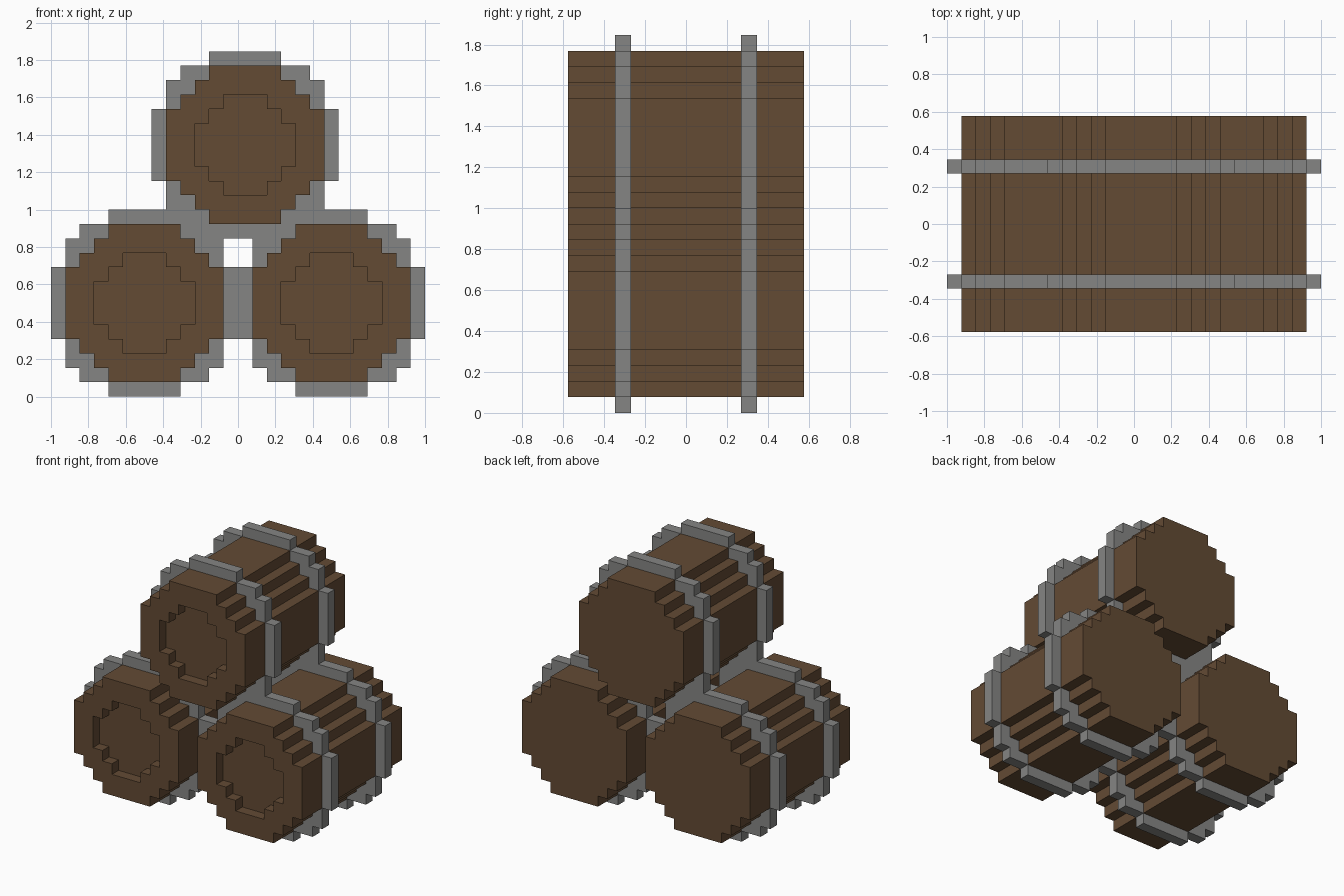
import bpy
import bmesh
from mathutils import Vector

U = 2 / 26            # edge length of one block
HALF_LENGTH = 7       # barrel blocks in front of and behind the middle one
BAND_ROWS = (-4, 4)   # depth rows that carry the iron bands

# Squared radii of the blocky discs
LID, BODY, BAND = 10, 29, 41

# Barrel axis positions (x, z), in blocks
AXES = {"left_barrel": (6.5, 6.5),
        "right_barrel": (-6.5, 6.5),
        "top_barrel": (0.5, 17.5)}

if "Cube" in bpy.data.objects:
    bpy.data.objects.remove(bpy.data.objects["Cube"], do_unlink=True)


def make_material(name, colour):
    mat = bpy.data.materials.new(name)
    mat.use_nodes = True
    mat.diffuse_color = colour
    mat.node_tree.nodes["Principled BSDF"].inputs["Base Color"].default_value = colour
    return mat


def disc(axis, limit):
    """Block centres (x, z) of a stepped disc around an axis."""
    span = range(-6, 7)
    return {(axis[0] + i, axis[1] + k) for i in span for k in span
            if i * i + k * k <= limit}


def block_object(name, cells, mat):
    """Closed skin around a set of unit blocks, flat regions merged."""
    bm = bmesh.new()
    for cell in cells:
        for a in range(3):
            for sign in (-1, 1):
                n = Vector((0, 0, 0))
                n[a] = sign
                centre = Vector(cell)
                if tuple(centre + n) in cells:
                    continue
                s, t = Vector((0, 0, 0)), Vector((0, 0, 0))
                s[(a + 1) % 3] = 0.5
                t[(a + 2) % 3] = 0.5 * sign
                mid = centre + n / 2
                corners = (mid - s - t, mid + s - t, mid + s + t, mid - s + t)
                bm.faces.new([bm.verts.new(c * U) for c in corners])
    bmesh.ops.remove_doubles(bm, verts=bm.verts, dist=U / 100)
    bmesh.ops.dissolve_limit(bm, angle_limit=0.01, verts=bm.verts, edges=bm.edges)
    mesh = bpy.data.meshes.new(name)
    bm.to_mesh(mesh)
    bm.free()
    mesh.materials.append(mat)
    obj = bpy.data.objects.new(name, mesh)
    bpy.context.collection.objects.link(obj)
    return obj


wood = make_material("brown wood", (0.125, 0.069, 0.034, 1))
iron = make_material("grey iron", (0.235, 0.235, 0.23, 1))

# Barrels, each with a recessed lid at the front
for name, axis in AXES.items():
    body, lid = disc(axis, BODY), disc(axis, LID)
    cells = {(x, y, z) for x, z in body
             for y in range(-HALF_LENGTH, HALF_LENGTH + 1)
             if y > -HALF_LENGTH or (x, z) not in lid}
    block_object(name, cells, wood)

# Iron bands: the three hoops in each row join into one piece
hoops = set().union(*(disc(axis, BAND) for axis in AXES.values()))
hoops -= set().union(*(disc(axis, BODY) for axis in AXES.values()))
for name, row in zip(("front_bands", "back_bands"), BAND_ROWS):
    block_object(name, {(x, row, z) for x, z in hoops}, iron)
